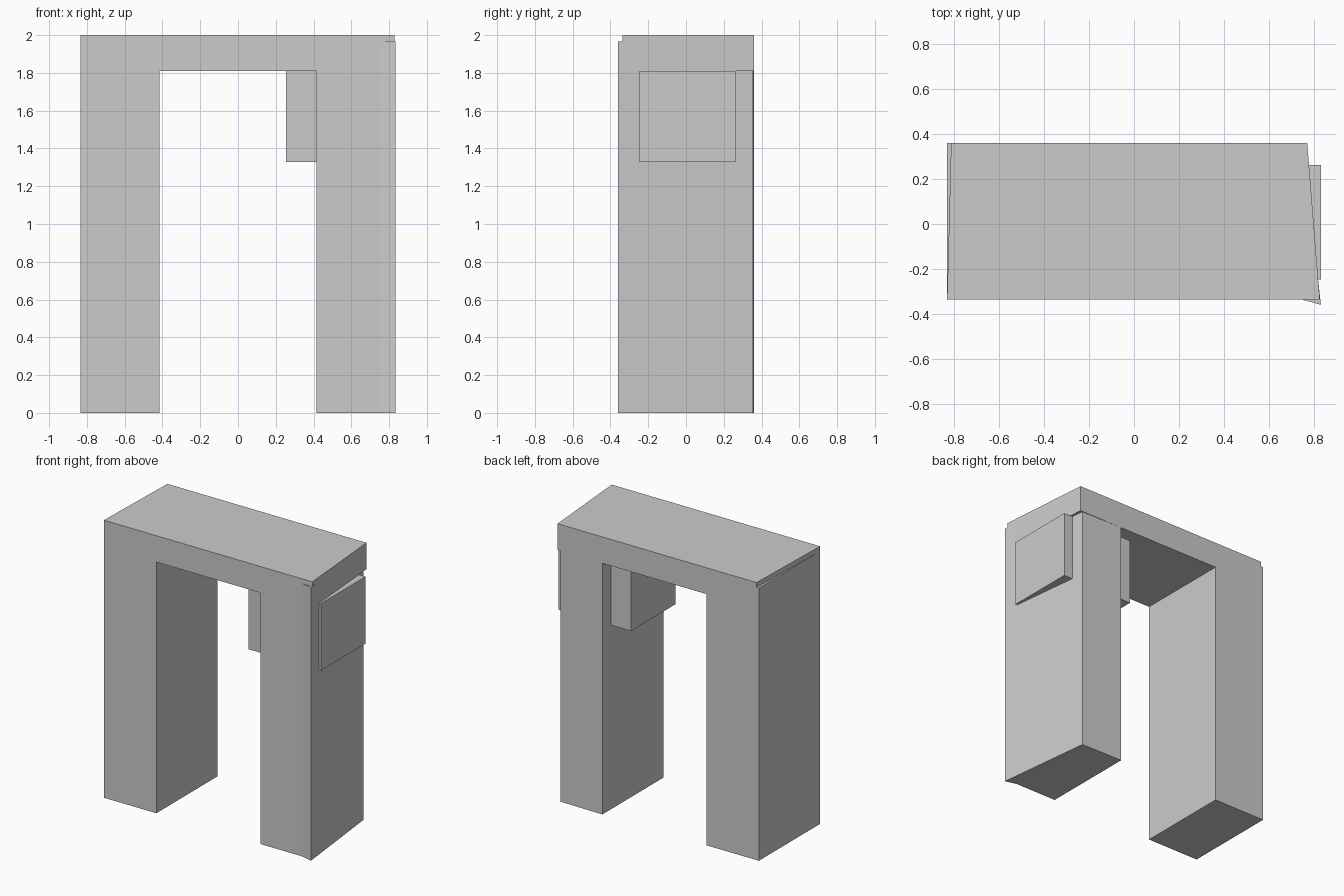
import bpy
import bmesh

old = bpy.data.objects.get("Cube")
if old:
    bpy.data.objects.remove(old, do_unlink=True)

grey = bpy.data.materials.new("plain grey")
grey.use_nodes = True
colour = (0.6, 0.6, 0.6, 1)
grey.diffuse_color = colour
grey.node_tree.nodes["Principled BSDF"].inputs["Base Color"].default_value = colour


def prism(name, outline, bottom, top):
    """Extrude a ground-plan outline between two heights."""
    bm = bmesh.new()
    base = bm.faces.new([bm.verts.new((x, y, bottom)) for x, y in outline])
    out = bmesh.ops.extrude_face_region(bm, geom=[base])
    raised = [v for v in out["geom"] if isinstance(v, bmesh.types.BMVert)]
    bmesh.ops.translate(bm, verts=raised, vec=(0, 0, top - bottom))
    bmesh.ops.recalc_face_normals(bm, faces=bm.faces)
    mesh = bpy.data.meshes.new(name)
    bm.to_mesh(mesh)
    bm.free()
    mesh.materials.append(grey)
    obj = bpy.data.objects.new(name, mesh)
    bpy.context.collection.objects.link(obj)
    return obj


FRONT, BACK = -0.337, 0.36
SIDE, INNER = 0.833, 0.415
SOFFIT, LEG_TOP, TOP = 1.81, 1.965, 2.0

# Lintel with slightly skewed ends
prism("lintel", [(-SIDE, FRONT), (0.828, FRONT), (0.772, BACK), (-0.815, BACK)],
      SOFFIT, TOP)

# Straight leg
prism("right_leg", [(-SIDE, FRONT), (-INNER, FRONT), (-INNER, BACK), (-SIDE, BACK)],
      0, LEG_TOP)

# Skewed leg with a flared front corner
prism("left_leg", [(INNER, FRONT), (0.75, FRONT), (SIDE, -0.36),
                   (0.752, 0.355), (INNER, BACK)], 0, LEG_TOP)

# Block passing through the skewed leg
prism("wall_block", [(0.255, -0.247), (SIDE, -0.247), (SIDE, 0.262), (0.255, 0.262)],
      1.327, SOFFIT)
